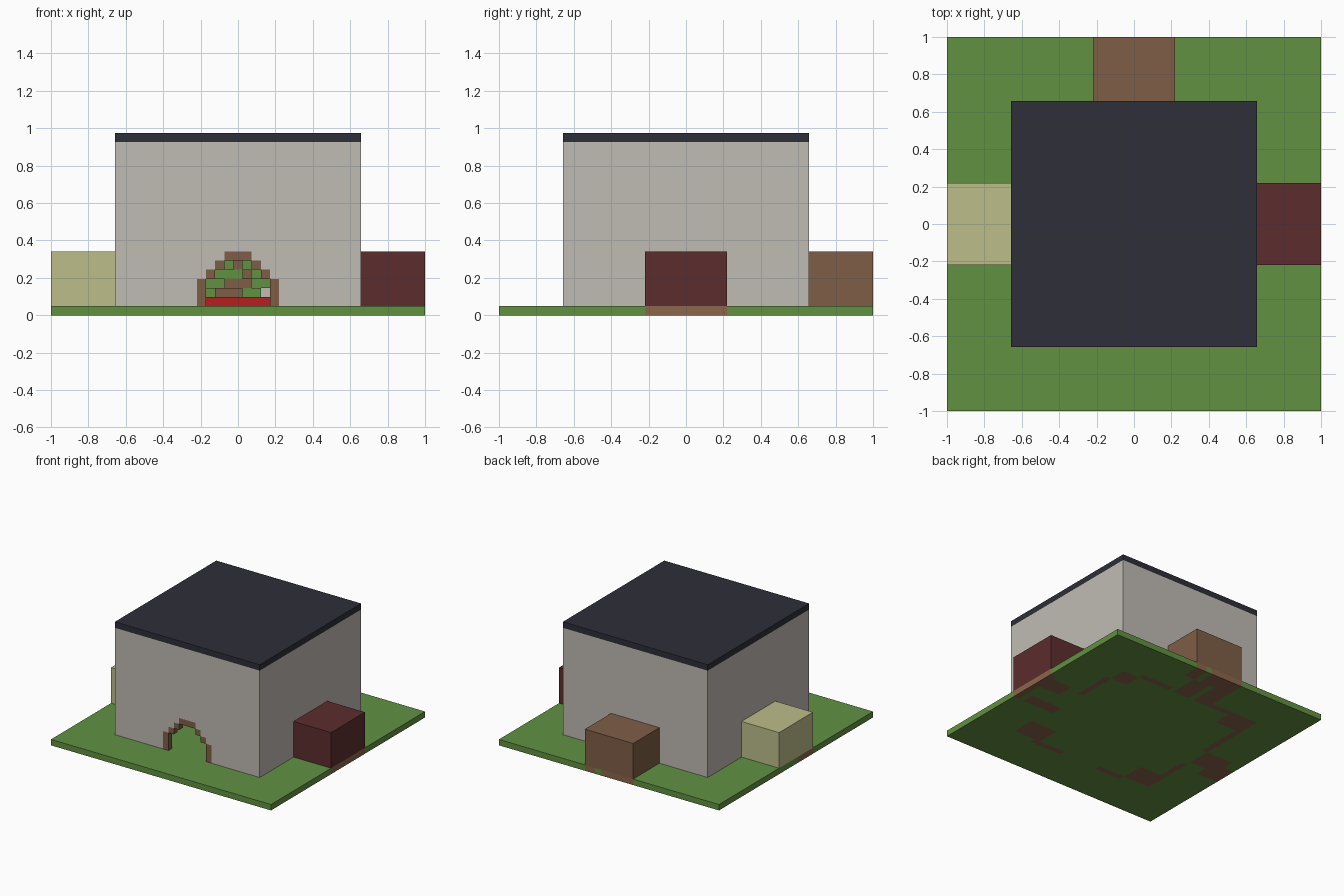
import bpy
import bmesh
from mathutils import Matrix, Vector

if "Cube" in bpy.data.objects:
    bpy.data.objects.remove(bpy.data.objects["Cube"], do_unlink=True)

CELLS = 41              # cells along the ground
V = 2 / CELLS           # size of one cell


def material(name, r, g, b):
    def linear(c):
        c /= 255
        return c / 12.92 if c <= 0.04045 else ((c + 0.055) / 1.055) ** 2.4
    mat = bpy.data.materials.new(name)
    color = (linear(r), linear(g), linear(b), 1)
    mat.diffuse_color = color
    mat.use_nodes = True
    for node in mat.node_tree.nodes:
        if node.type == 'BSDF_PRINCIPLED':
            node.inputs["Base Color"].default_value = color
    return mat


grass = material("grass green", 98, 145, 66)
dirt = material("dirt brown", 140, 102, 75)
wood = material("wood brown", 127, 94, 70)
maroon = material("dark red", 92, 45, 45)
olive = material("pale olive", 188, 190, 138)
plaster = material("wall grey", 192, 187, 180)
slate = material("roof slate", 46, 47, 56)
scarlet = material("bright red", 182, 30, 30)


def finish(name, bm, *mats):
    bmesh.ops.recalc_face_normals(bm, faces=bm.faces)
    bm.transform(Matrix.Scale(V, 4))
    mesh = bpy.data.meshes.new(name)
    bm.to_mesh(mesh)
    bm.free()
    for mat in mats:
        mesh.materials.append(mat)
    obj = bpy.data.objects.new(name, mesh)
    bpy.context.collection.objects.link(obj)
    return obj


def add_box(bm, lo, hi):
    lo, hi = Vector(lo), Vector(hi)
    place = Matrix.Translation((lo + hi) / 2) @ Matrix.Diagonal((*(hi - lo), 1))
    bmesh.ops.create_cube(bm, size=1, matrix=place)


def box(name, lo, hi, mat):
    bm = bmesh.new()
    add_box(bm, lo, hi)
    return finish(name, bm, mat)


def slab(name, outline, y, depth, mat):
    """Extrude an x-z outline along y."""
    bm = bmesh.new()
    face = bm.faces.new([bm.verts.new((x, y, z)) for x, z in outline])
    new = bmesh.ops.extrude_face_region(bm, geom=[face])["geom"]
    bmesh.ops.translate(bm, vec=(0, depth, 0),
                        verts=[g for g in new if isinstance(g, bmesh.types.BMVert)])
    return finish(name, bm, mat)


def stairs(half, top, steps):
    """Stepped arch line from the left foot over the top to the right foot."""
    right = [(half, 1), (half, top)]
    for i in range(1, steps + 1):
        right += [(half - i, top + i - 1), (half - i, top + i)]
    return [(-x, z) for x, z in right] + right[::-1]


# Ground: grass, with bare dirt under the walls and side blocks
dirt_patches = [
    (20, 20, -4, 4), (13, 18, -4, -3), (16, 19, 1, 3),
    (13, 13, 3, 9), (10, 12, 10, 12), (4, 9, 13, 13),
    (-4, 1, 18, 20), (3, 4, 18, 20), (0, 2, 13, 17), (-4, -2, 13, 18),
    (-10, -5, 13, 13), (-13, -9, 10, 13), (-13, -13, 2, 10),
    (-18, -14, -2, 1), (-20, -17, -4, -1), (-13, -13, -9, -4),
    (-13, -9, -12, -9), (-8, -4, -13, -13), (4, 9, -13, -13), (9, 13, -12, -9),
]
bm = bmesh.new()
bmesh.ops.create_grid(bm, x_segments=CELLS, y_segments=CELLS, size=CELLS / 2)
new = bmesh.ops.extrude_face_region(bm, geom=bm.faces[:], use_keep_orig=True)["geom"]
bmesh.ops.translate(bm, vec=(0, 0, 1),
                    verts=[g for g in new if isinstance(g, bmesh.types.BMVert)])
for face in bm.faces:
    c = face.calc_center_median()
    if c.z < 0.9:
        x, y = (max(-20, min(20, round(k))) for k in c.xy)
        face.material_index = int(any(a <= x <= b and d <= y <= e
                                      for a, b, d, e in dirt_patches))
finish("ground", bm, grass, dirt)

# House shell and roof
R, IN, TOP = 13.5, 12.5, 19
outer = stairs(4.5, 4, 3)
inner = stairs(3.5, 4, 2)
slab("front_wall", [(-R, TOP), (-R, 1)] + outer + [(R, 1), (R, TOP)], -R, 1, plaster)
slab("door_arch", outer + inner[::-1], -R, 1, wood)
box("back_wall", (-R, IN, 1), (R, R, TOP), plaster)
for side, name in ((-1, "right_wall"), (1, "left_wall")):
    a, b = sorted((side * IN, side * R))
    box(name, (a, -IN, 1), (b, IN, TOP), plaster)
box("roof", (-R, -R, TOP), (R, R, TOP + 1), slate)

# Blocks against the other three sides
E = CELLS / 2
box("left_block", (R, -4.5, 1), (E, 4.5, 7), maroon)
box("right_block", (-E, -4.5, 1), (-R, 4.5, 7), olive)
box("back_block", (-4.5, R, 1), (4.5, E, 7), wood)

# Planted mound inside, rows from the lowest up
rows = ["RRRRRRR", "GBBBGG.", "GGBBBGG", ".GGGBG.", "..GBG.."]
kinds = {"R": ("red_border", scarlet, 0), "G": ("mound_leaves", grass, 4),
         "B": ("mound_stems", wood, 3)}
for key, (name, mat, y) in kinds.items():
    bm = bmesh.new()
    for level, row in enumerate(rows, 1):
        for i, letter in enumerate(row):
            if letter == key:
                depth = y + level % 2
                add_box(bm, (i - 3.5, depth, level), (i - 2.5, depth + 1, level + 1))
    finish(name, bm, mat)
